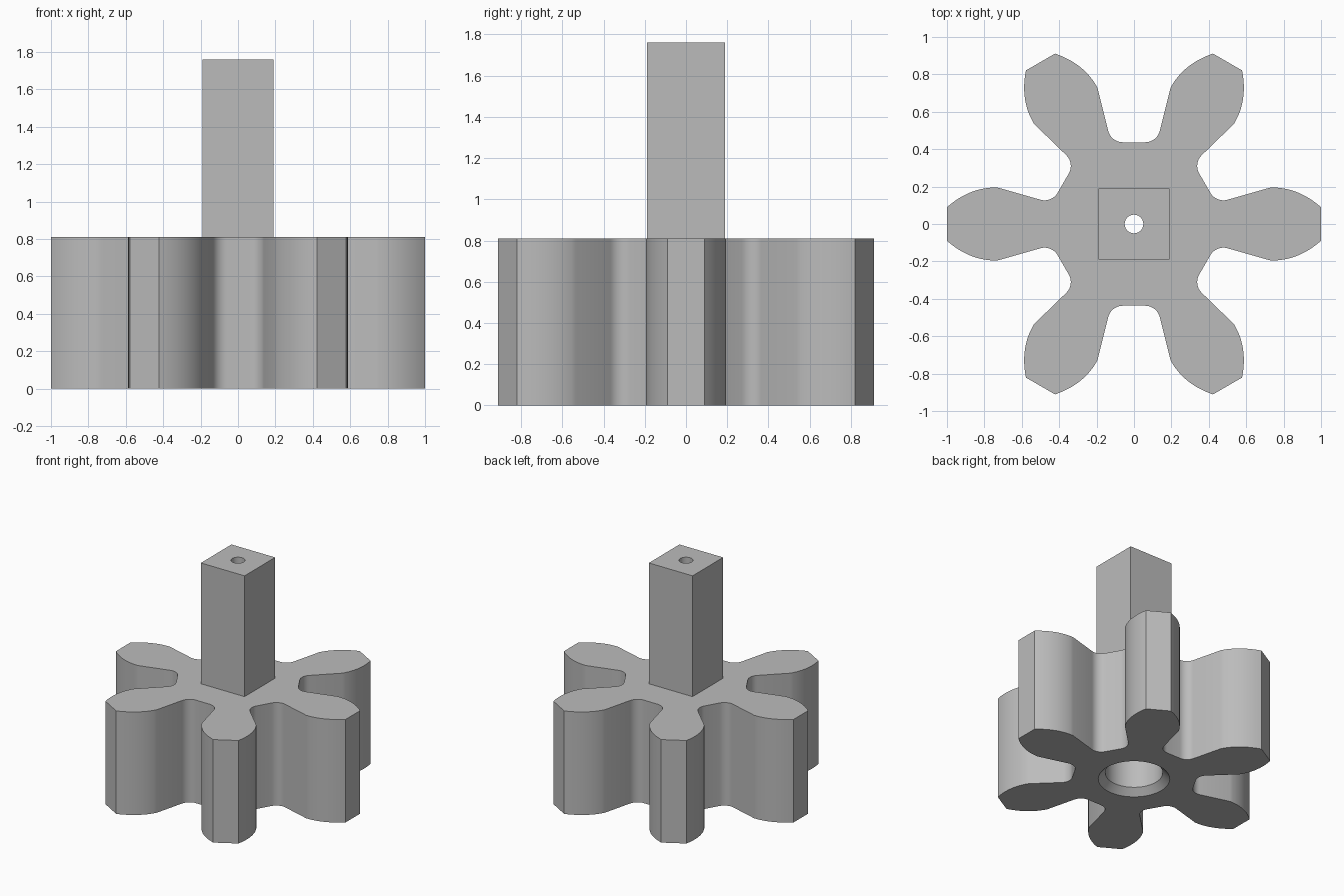
import bpy, bmesh, math
from mathutils import Vector, Matrix

GEAR_H, TOP = 0.81, 1.76
POST = 0.38
TEETH = 6
BORE_R, BORE_DEPTH, CHAMFER = 0.205, 0.6, 0.05
PIN_R = 0.05

cube = bpy.data.objects.get("Cube")
if cube:
    bpy.data.objects.remove(cube, do_unlink=True)

grey = bpy.data.materials.new("grey_plastic")
grey.use_nodes = True
grey.diffuse_color = (0.5, 0.5, 0.5, 1)
grey.node_tree.nodes["Principled BSDF"].inputs["Base Color"].default_value = (0.5, 0.5, 0.5, 1)


def add_object(name, bm):
    bmesh.ops.recalc_face_normals(bm, faces=bm.faces)
    mesh = bpy.data.meshes.new(name)
    bm.to_mesh(mesh)
    bm.free()
    obj = bpy.data.objects.new(name, mesh)
    obj.data.materials.append(grey)
    bpy.context.collection.objects.link(obj)
    return obj


def extrude_profile(name, points, z0, z1):
    bm = bmesh.new()
    face = bm.faces.new([bm.verts.new((x, y, z0)) for x, y in points])
    top = bmesh.ops.extrude_face_region(bm, geom=[face])["geom"]
    bmesh.ops.translate(bm, vec=(0, 0, z1 - z0),
                        verts=[v for v in top if isinstance(v, bmesh.types.BMVert)])
    return add_object(name, bm)


def lathe(name, profile, steps=64):
    """Closed solid of revolution; the profile starts and ends on the axis."""
    bm = bmesh.new()
    verts = [bm.verts.new((r, 0, z)) for r, z in profile]
    edges = [bm.edges.new(pair) for pair in zip(verts, verts[1:])]
    bmesh.ops.spin(bm, geom=verts + edges, cent=(0, 0, 0), axis=(0, 0, 1),
                   angle=math.tau, steps=steps, use_duplicate=False)
    bmesh.ops.remove_doubles(bm, verts=bm.verts, dist=1e-5)
    return add_object(name, bm)


def cut(obj, cutter):
    mod = obj.modifiers.new("cut", "BOOLEAN")
    mod.operation, mod.solver, mod.object = "DIFFERENCE", "EXACT", cutter
    bpy.context.view_layer.objects.active = obj
    bpy.ops.object.modifier_apply(modifier=mod.name)


# Upper half of a tooth pointing along +x, from root to tip
half = []
root_r, fillet_r, flat = 0.437, 0.08, 0.06
to_tooth = Matrix.Rotation(math.radians(-60), 2)
for i in range(9):  # root fillet, laid out in the gap above the tooth
    a = math.radians(75.5) * i / 8
    half.append(to_tooth @ Vector((flat + fillet_r * math.sin(a),
                                   root_r + fillet_r * (1 - math.cos(a)))))
p0, p1, p2 = Vector((0.73, 0.195)), Vector((0.875, 0.199)), Vector((1.0, 0.09))
for i in range(13):  # curved flank
    t = i / 12
    half.append(p0 * (1 - t) ** 2 + p1 * 2 * t * (1 - t) + p2 * t ** 2)

# Whole tooth, counter-clockwise, repeated around the hub
tooth = [Vector((p.x, -p.y)) for p in half] + half[::-1]
outline = []
for k in range(TEETH):
    turn = Matrix.Rotation(math.tau * k / TEETH, 2)
    outline += [turn @ p for p in tooth]

gear = extrude_profile("gear", outline, 0, GEAR_H)
h = POST / 2
post = extrude_profile("square_post", [(-h, -h), (h, -h), (h, h), (-h, h)], GEAR_H, TOP)

# Chamfered bore in the underside and a pin hole through everything
e = 0.02
bore = lathe("bore_cutter", [(0, -e), (BORE_R + CHAMFER + e, -e), (BORE_R, CHAMFER),
                             (BORE_R, BORE_DEPTH), (0, BORE_DEPTH)])
pin = lathe("pin_cutter", [(0, -e), (PIN_R, -e), (PIN_R, TOP + e), (0, TOP + e)], 32)
cut(gear, bore)
cut(gear, pin)
cut(post, pin)
for cutter in (bore, pin):
    bpy.data.objects.remove(cutter, do_unlink=True)

# Smooth curves, keeping corners sharp
for obj in (gear, post):
    bpy.ops.object.select_all(action="DESELECT")
    obj.select_set(True)
    bpy.context.view_layer.objects.active = obj
    bpy.ops.object.shade_smooth_by_angle(angle=math.radians(30))
